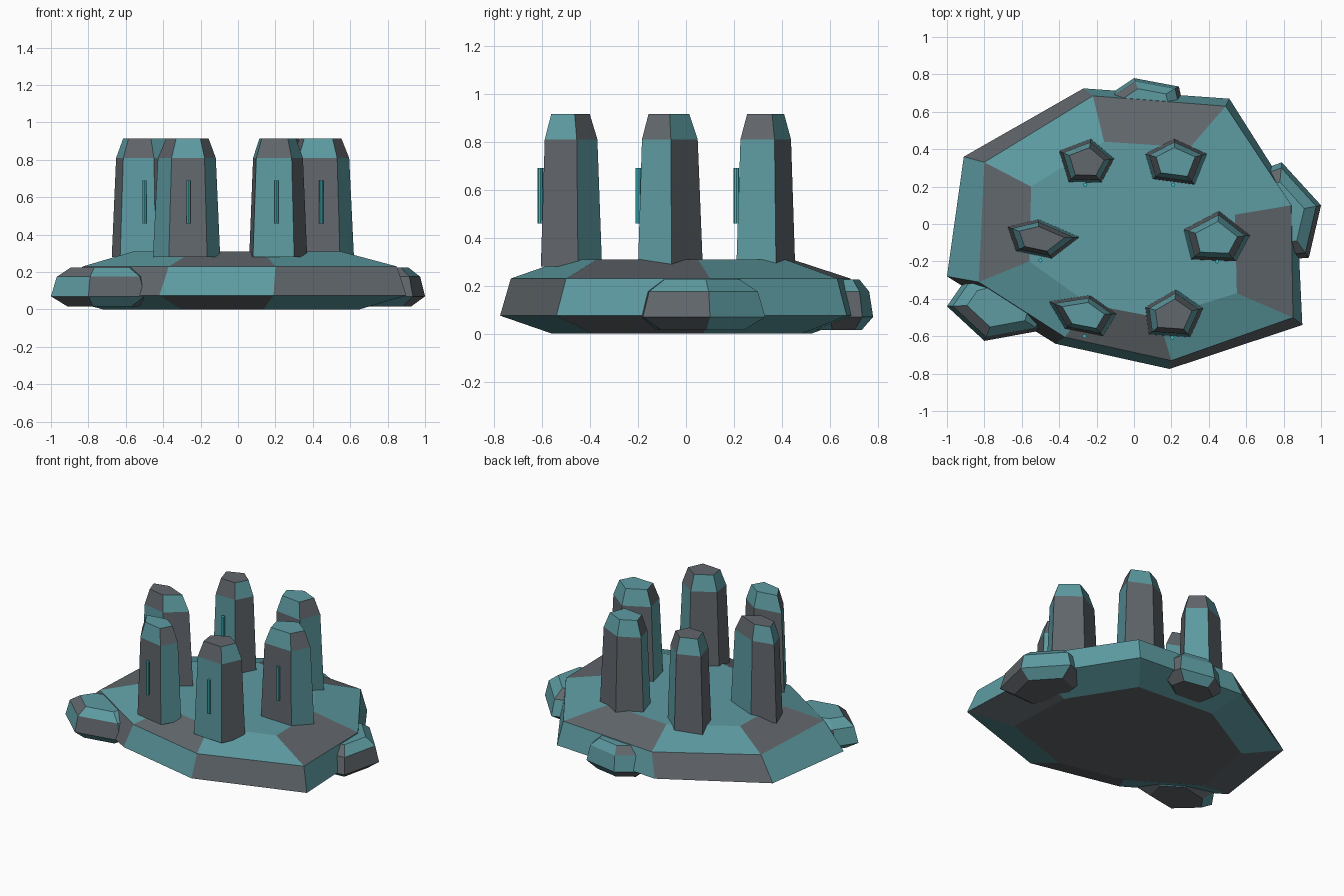
import bpy, bmesh
from mathutils import Vector

if "Cube" in bpy.data.objects:
    bpy.data.objects.remove(bpy.data.objects["Cube"])


def material(name, color):
    m = bpy.data.materials.new(name)
    m.diffuse_color = color
    m.use_nodes = True
    m.node_tree.nodes["Principled BSDF"].inputs["Base Color"].default_value = m.diffuse_color
    return m


GREY = material("slate", (0.12, 0.135, 0.15, 1))
TEAL = material("teal", (0.11, 0.33, 0.36, 1))
GLOW = material("bright_teal", (0.05, 0.5, 0.55, 1))


def loft(name, rings, pattern):
    """Stack closed outlines into a faceted solid.
    pattern: one string per band (t = teal, g = grey), then bottom and top."""
    bm = bmesh.new()
    loops = [[bm.verts.new(p) for p in ring] for ring in rings]
    n = len(loops[0])
    for band, (lo, hi) in enumerate(zip(loops, loops[1:])):
        for i in range(n):
            j = (i + 1) % n
            f = bm.faces.new((lo[i], lo[j], hi[j], hi[i]))
            f.material_index = int(pattern[band][i % len(pattern[band])] == "t")
    for ring, key in ((loops[0], pattern[-2]), (loops[-1], pattern[-1])):
        bm.faces.new(ring).material_index = int(key == "t")
    bmesh.ops.recalc_face_normals(bm, faces=bm.faces)
    me = bpy.data.meshes.new(name)
    bm.to_mesh(me)
    bm.free()
    me.materials.append(GREY)
    me.materials.append(TEAL)
    ob = bpy.data.objects.new(name, me)
    bpy.context.collection.objects.link(ob)
    return ob


def scaled(outline, factor, z, centre=None):
    """Outline shrunk about its centre and placed at height z."""
    if centre is None:
        centre = sum((Vector(p) for p in outline), Vector((0, 0))) / len(outline)
    c = Vector(centre)
    return [(*(c + (Vector(p) - c) * factor), z) for p in outline]


# Irregular eight-sided ground slab
rim = [(-.27, .725), (-.91, .36), (-1, -.28), (-.42, -.64),
       (.19, -.775), (.90, -.54), (.87, .10), (.51, .67)]
shoulder = [(-.22, .685), (-.80, .33), (-.83, -.31), (-.37, -.605),
            (.20, -.73), (.85, -.50), (.84, .10), (.49, .63)]
plateau = [(-.16, .44), (-.55, .20), (-.56, -.20), (-.24, -.43),
           (.13, -.50), (.55, -.37), (.54, .05), (.30, .41)]
loft("ground_slab",
     [scaled(rim, .72, 0, (0, 0)), scaled(rim, 1, .075),
      scaled(shoulder, 1, .23), scaled(plateau, 1, .31)],
     ["tgtgtgtt", "gtgtgttt", "tgtgtgtg", "g", "t"])

# Boulders half buried in the rim
boulders = {
    "left_boulder": [(-1, -.44), (-.80, -.625), (-.50, -.57),
                     (-.45, -.38), (-.65, -.25), (-.91, -.31)],
    "right_boulder": [(.79, .33), (.60, .26), (.56, .02),
                      (.70, -.20), (.935, -.18), (1, .10)],
    "back_boulder": [(0, .78), (-.15, .68), (-.12, .52),
                     (.10, .47), (.27, .60), (.24, .735)],
}
for name, outline in boulders.items():
    loft(name, [scaled(outline, .68, .015), scaled(outline, 1, .07),
                scaled(outline, .89, .175), scaled(outline, .62, .225)],
         ["gt", "tgtggt", "gttgtt", "g", "t"])

# Standing stones: five-sided tapering pillars with bevelled tops
# (outline at the foot, strip x, strip y)
stones = {
    "back_left": ([(-.23, .455), (-.105, .35), (-.175, .22), (-.35, .225), (-.40, .39)], -.26, .21),
    "back_right": ([(.215, .455), (.39, .375), (.325, .21), (.10, .24), (.06, .375)], .21, .21),
    "left": ([(-.51, .025), (-.29, -.07), (-.44, -.185), (-.63, -.145), (-.675, -.015)], -.50, -.195),
    "right": ([(.455, .07), (.62, -.06), (.545, -.20), (.305, -.19), (.265, -.03)], .445, -.20),
    "front_left": ([(-.235, -.38), (-.095, -.48), (-.165, -.60), (-.37, -.56), (-.455, -.415)], -.265, -.60),
    "front_right": ([(.225, -.35), (.37, -.45), (.30, -.605), (.08, -.59), (.06, -.445)], .205, -.607),
}
for k, (place, (outline, sx, sy)) in enumerate(stones.items()):
    teal_front = place in ("front_right", "left", "back_left")
    pattern = ["tgtgg", "gtgtt", "g", "g"] if teal_front else ["gtgtg", "tgtgt", "g", "t"]
    loft(place + "_stone",
         [scaled(outline, 1, .28), scaled(outline, .86, .81), scaled(outline, .63, .915)],
         pattern)
    # Glowing strip on the front face
    bpy.ops.mesh.primitive_cylinder_add(vertices=8, radius=.011, depth=.23,
                                        location=(sx, sy, .575))
    strip = bpy.context.object
    strip.name = place + "_strip"
    strip.data.materials.append(GLOW)
